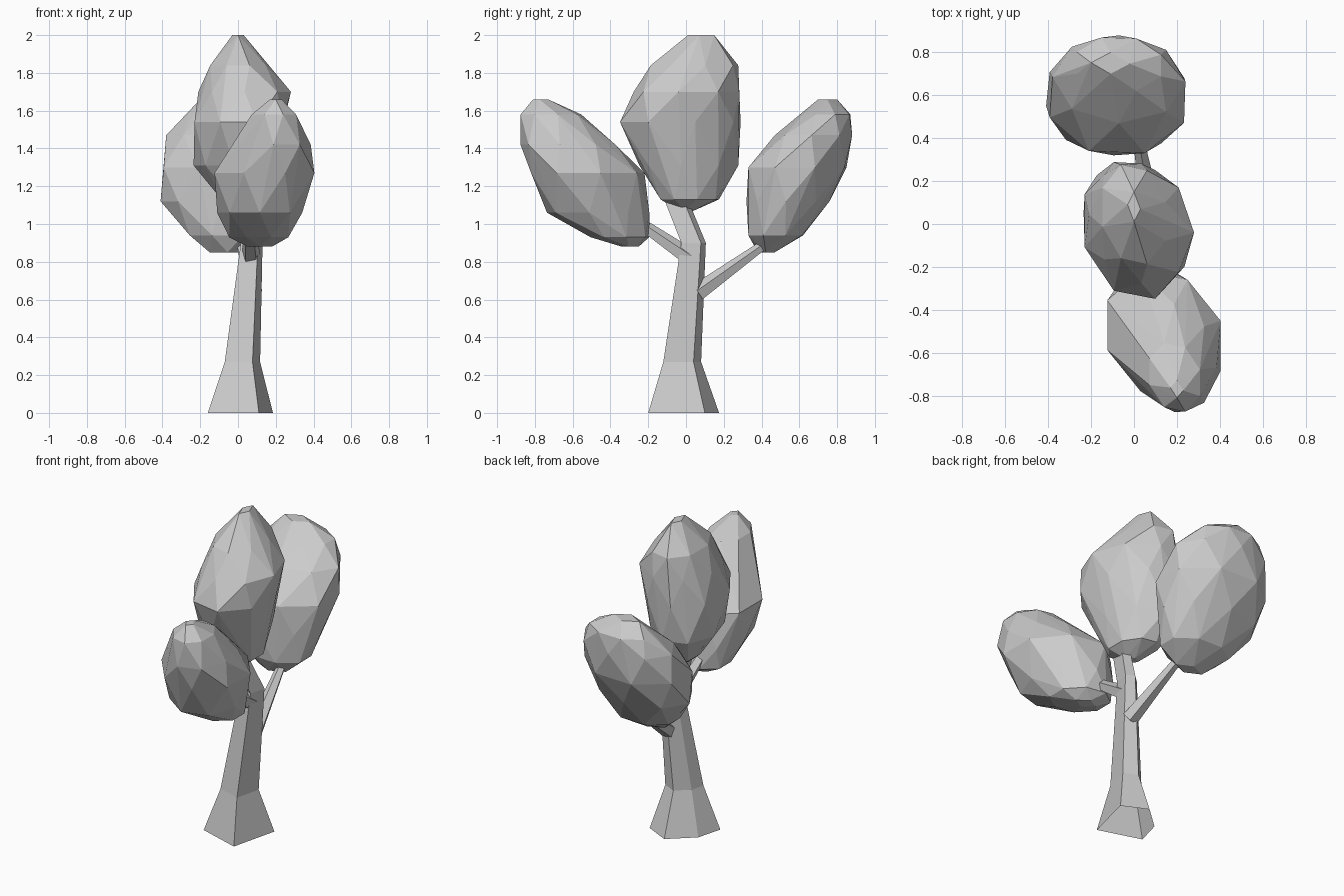
import bpy, bmesh, math
from mathutils import Vector

if "Cube" in bpy.data.objects:
    bpy.data.objects.remove(bpy.data.objects["Cube"])


def finish(name, bm):
    bmesh.ops.recalc_face_normals(bm, faces=bm.faces)
    me = bpy.data.meshes.new(name)
    bm.to_mesh(me)
    bm.free()
    ob = bpy.data.objects.new(name, me)
    bpy.context.collection.objects.link(ob)
    return ob


def section(bm, ring, outline):
    """Fit a unit outline into the box (z, x0, x1, y0, y1)."""
    z, x0, x1, y0, y1 = ring
    return [bm.verts.new(((x0 + x1) / 2 + (x1 - x0) / 2 * u,
                          (y0 + y1) / 2 + (y1 - y0) / 2 * v, z)) for u, v in outline]


def foliage(name, rings, skew):
    """Faceted leaf mass: hull around staggered, slightly skewed rings."""
    bm = bmesh.new()
    for i, r in enumerate(rings):
        n = 4 if i in (0, len(rings) - 1) else 8
        turn = (i % 2) * math.pi / 8
        grow = 1.06 if i % 2 else 1.0
        angles = [2 * math.pi * k / n + turn for k in range(n)]
        section(bm, r, [(grow * math.cos(a), grow * math.sin(a + skew)) for a in angles])
    bmesh.ops.convex_hull(bm, input=bm.verts[:])
    loose = [v for v in bm.verts if not v.link_faces]
    bmesh.ops.delete(bm, geom=loose, context='VERTS')
    finish(name, bm)


def loft(name, rings, outline):
    """Open-ended tube through rings."""
    bm = bmesh.new()
    loops = [section(bm, r, outline) for r in rings]
    n = len(outline)
    for a, b in zip(loops, loops[1:]):
        for k in range(n):
            j = (k + 1) % n
            bm.faces.new((a[k], a[j], b[j], b[k]))
    finish(name, bm)


def branch(name, start, end, r1, r2):
    a, b = Vector(start), Vector(end)
    bm = bmesh.new()
    bmesh.ops.create_cone(bm, cap_ends=False, segments=5, radius1=r1, radius2=r2,
                          depth=(b - a).length)
    ob = finish(name, bm)
    ob.location = (a + b) / 2
    ob.rotation_euler = (b - a).to_track_quat('Z', 'Y').to_euler()


# Trunk: uneven section, flared foot, bend towards the front at the top
loft("trunk", [(0, -.16, .185, -.20, .175),
               (.27, -.07, .117, -.12, .08),
               (.90, .015, .13, -.025, .105),
               (1.13, -.01, .08, -.115, .01)],
     [(.57, -1), (1, .6), (.1, 1), (-.75, .3), (-1, -.55)])

# Side branches
branch("back_branch", (.08, .06, .635), (.02, .40, .88), .05, .027)
branch("front_branch", (.07, .02, .82), (.06, -.24, 1.0), .05, .032)

# Leaf masses
foliage("middle_foliage", [(1.07, -.02, .06, -.04, .04),
                           (1.13, -.09, .14, -.13, .17),
                           (1.31, -.235, .19, -.25, .28),
                           (1.54, -.235, .24, -.34, .28),
                           (1.70, -.21, .28, -.28, .285),
                           (1.84, -.15, .15, -.18, .27),
                           (2.00, -.03, .03, .01, .15)], -.15)
foliage("front_foliage", [(.88, .05, .18, -.34, -.25),
                          (.93, -.05, .27, -.50, -.20),
                          (1.06, -.11, .34, -.74, -.19),
                          (1.27, -.13, .41, -.81, -.23),
                          (1.42, -.01, .385, -.88, -.37),
                          (1.58, .07, .31, -.87, -.56),
                          (1.66, .17, .23, -.81, -.73)], -.17)
foliage("back_foliage", [(.85, -.15, .04, .38, .47),
                         (.94, -.26, .15, .33, .62),
                         (1.12, -.41, .22, .32, .76),
                         (1.30, -.40, .24, .33, .85),
                         (1.47, -.38, .24, .47, .88),
                         (1.58, -.27, .13, .62, .87),
                         (1.66, -.20, -.02, .70, .80)], -.05)
